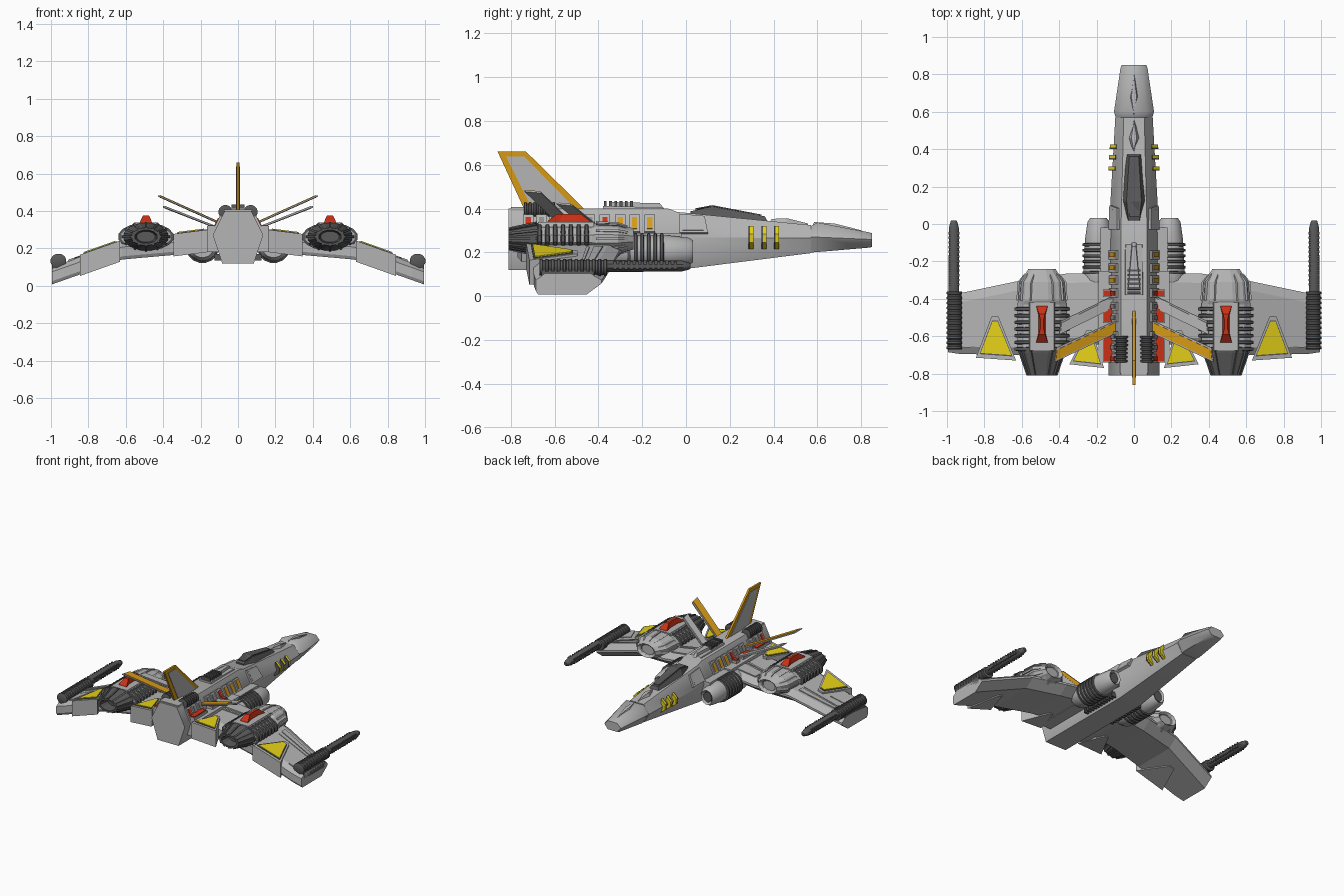
import bpy, bmesh, math
from mathutils import Vector

if "Cube" in bpy.data.objects:
    bpy.data.objects.remove(bpy.data.objects["Cube"])


def material(name, r, g, b):
    m = bpy.data.materials.new(name)
    m.diffuse_color = (r, g, b, 1)
    m.use_nodes = True
    m.node_tree.nodes["Principled BSDF"].inputs["Base Color"].default_value = m.diffuse_color
    return m


LIGHT = material("light_grey", 0.46, 0.46, 0.46)
MID = material("mid_grey", 0.27, 0.27, 0.27)
DARK = material("dark_grey", 0.10, 0.10, 0.10)
RED = material("red", 0.60, 0.03, 0.008)
YELLOW = material("yellow", 0.84, 0.68, 0.01)
ORANGE = material("orange", 0.67, 0.32, 0.008)


def loft(name, rings, mat, mirror=False, smooth=0):
    """Skin a list of equal-length rings and cap both ends; smooth is an angle in degrees."""
    bm = bmesh.new()
    vs = [[bm.verts.new(p) for p in r] for r in rings]
    n = len(rings[0])
    for a, b in zip(vs, vs[1:]):
        for i in range(n):
            bm.faces.new((a[i], a[(i + 1) % n], b[(i + 1) % n], b[i]))
    bm.faces.new(vs[0])
    bm.faces.new(vs[-1])
    bmesh.ops.recalc_face_normals(bm, faces=bm.faces)
    me = bpy.data.meshes.new(name)
    bm.to_mesh(me)
    bm.free()
    me.materials.append(mat)
    ob = bpy.data.objects.new(name, me)
    bpy.context.collection.objects.link(ob)
    if mirror:
        mod = ob.modifiers.new("mirror", 'MIRROR')
        mod.use_mirror_merge = False
    if smooth:
        bpy.context.view_layer.objects.active = ob
        ob.select_set(True)
        bpy.ops.object.shade_smooth_by_angle(angle=math.radians(smooth))
        ob.select_set(False)
    return ob


def plate(name, pts, offset, mat, mirror=False):
    """Extrude a polygon by an offset vector."""
    o = Vector(offset)
    return loft(name, [[Vector(p) for p in pts], [Vector(p) + o for p in pts]], mat, mirror)


def box(name, x, y, z, mat, mirror=False):
    return plate(name, [(x[0], y[0], z[0]), (x[1], y[0], z[0]), (x[1], y[1], z[0]), (x[0], y[1], z[0])],
                 (0, 0, z[1] - z[0]), mat, mirror)


def tube(name, cx, cz, profile, mat, mirror=True, n=16, smooth=35):
    """Elliptical body along y; profile rows are (y, rx, rz)."""
    rings = [[(cx + rx * math.cos(math.tau * (i + .5) / n), y, cz + rz * math.sin(math.tau * (i + .5) / n))
              for i in range(n)] for y, rx, rz in profile]
    return loft(name, rings, mat, mirror, smooth)


def ribs(name, cx, cz, y0, y1, count, rx, rz, depth, mat, mirror=True, n=16):
    """Tube with square-cut cooling ribs."""
    prof, step = [], (y1 - y0) / count
    for i in range(count):
        y = y0 + i * step
        for f, d in ((0, depth), (.12, 0), (.52, 0), (.64, depth)):
            prof.append((y + f * step, rx - d, rz - d))
    return tube(name, cx, cz, prof, mat, mirror, n)


# Fuselage: hexagonal hull and stepped nose
def hexa(y, wt, wm, wb, zt, zm, zb):
    return [(wt, y, zt), (wm, y, zm), (wb, y, zb), (-wb, y, zb), (-wm, y, zm), (-wt, y, zt)]


loft("fuselage", [hexa(-.81, .07, .135, .085, .40, .27, .12), hexa(-.08, .07, .135, .085, .40, .27, .12),
                  hexa(-.04, .07, .135, .085, .385, .27, .12), hexa(.57, .055, .10, .06, .325, .265, .197)], LIGHT, smooth=52)
loft("nose", [hexa(.57, .058, .098, .06, .32, .27, .20), hexa(.60, .065, .107, .065, .337, .27, .202),
              hexa(.835, .042, .072, .045, .292, .26, .222), hexa(.85, .038, .066, .04, .288, .258, .225)], LIGHT, smooth=52)
box("rear_collar", (-.075, .075), (-.80, -.66), (.39, .408), LIGHT)


def side_point(y, t, lift=0.0):
    """Point on the upper sloping flank of the rear hull."""
    return (.07 + .065 * t + .894 * lift, y, .40 - .13 * t + .447 * lift)


def flank(name, y0, y1, t0, t1, lift, h, mat):
    plate(name, [side_point(y0, t0, lift), side_point(y1, t0, lift), side_point(y1, t1, lift), side_point(y0, t1, lift)],
          (.894 * h, 0, .447 * h), mat, True)


# Flank window frames with coloured inserts
for y, m in ((-.72, RED), (-.66, MID), (-.60, MID), (-.50, MID), (-.44, MID), (-.37, RED), (-.30, ORANGE), (-.235, ORANGE), (-.165, ORANGE)):
    flank("flank_frame", y - .024, y + .024, .25, .85, -.005, .017, LIGHT)
    flank("flank_insert", y - .012, y + .012, .34, .76, .012, .004, m)
for y0, y1 in ((-.74, -.59), (-.53, -.43), (-.39, -.35)):
    box("red_deck", (.11, .165), (y0, y1), (.27, .318), LIGHT, True)
    box("red_deck_panel", (.115, .16), (y0 + .006, y1 - .006), (.318, .324), RED, True)

# Cockpit canopy and cheek panels
loft("canopy_frame", [[(-.035, .02, .36), (.035, .02, .36), (.03, .02, .388), (-.03, .02, .388)],
                      [(-.066, .13, .35), (.066, .13, .35), (.04, .12, .41), (-.04, .12, .41)],
                      [(-.052, .385, .32), (.052, .385, .32), (.025, .36, .365), (-.025, .36, .365)]], DARK)
plate("canopy_roof", [(-.026, .04, .396), (.026, .04, .396), (.034, .12, .411), (.022, .345, .368), (-.022, .345, .368), (-.034, .12, .411)],
      (0, 0, .005), DARK)
plate("cheek_panel", [(.078, -.03, .37), (.125, -.03, .285), (.12, .10, .285), (.08, .085, .36)], (.012, 0, .007), LIGHT, True)
plate("cheek_inset", [(.090, -.015, .362), (.127, -.015, .297), (.123, .08, .297), (.091, .07, .352)], (.006, 0, .005), LIGHT, True)


# Diamond ridges on the nose, spine blister
def diamond(name, y0, ym, y1, w, z0, z1, h, mat):
    zm = z0 + (z1 - z0) * (ym - y0) / (y1 - y0)
    loft(name, [[(0, y0, z0 - .02), (w, ym, zm - .02), (0, y1, z1 - .02), (-w, ym, zm - .02)],
                [(0, y0 + .01, z0 + h * .3), (w * .4, ym, zm + h), (0, y1 - .01, z1 + h * .3), (-w * .4, ym, zm + h)]], mat)


diamond("neck_ridge", .38, .46, .565, .036, .348, .328, .017, LIGHT)
diamond("nose_ridge", .575, .68, .81, .034, .335, .297, .014, LIGHT)
loft("spine_blister", [[(-.05, -.38, .39), (.05, -.38, .39), (.05, -.09, .39), (-.05, -.09, .39)],
                       [(-.046, -.38, .412), (.046, -.38, .412), (.044, -.11, .406), (-.044, -.11, .406)]], LIGHT)
loft("spine_ridge", [[(-.036, -.36, .40), (.036, -.36, .40), (.012, -.10, .40), (-.012, -.10, .40)],
                     [(-.03, -.34, .430), (.03, -.34, .430), (.010, -.12, .425), (-.010, -.12, .425)]], LIGHT)
for i in range(6):
    box("spine_rib", (-.036, .036), (-.375 + i * .024, -.362 + i * .024), (.40, .434), DARK)
ribs("spine_cylinder", .068, .395, -.74, -.59, 7, .037, .037, .008, DARK)

# Yellow vents on the forward hull
for y in (.292, .352, .408):
    w = .122 - (y - .3) * .06
    plate("nose_vent", [(w - .03, y, .215), (w + .010, y, .245), (w + .014, y, .285), (w - .02, y, .320)], (0, .016, 0), YELLOW, True)
    plate("nose_vent_trim", [(w - .03, y - .007, .215), (w + .011, y - .007, .245), (w + .015, y - .007, .285), (w - .02, y - .007, .32)],
          (0, .007, 0), DARK, True)

# Upright tail fin with grey panels inside an orange border
fin = [(-.86, .66), (-.73, .66), (-.455, .39), (-.735, .39)]
plate("tail_fin", [(-.007, y, z) for y, z in fin], (.014, 0, 0), ORANGE)
plate("tail_fin_panel", [(.006, y, z) for y, z in [(-.822, .638), (-.738, .638), (-.50, .395), (-.70, .395)]], (.004, 0, 0), LIGHT, True)

# Splayed side fins
for name, a, b, w, top in (("rear_side_fin", (.10, -.55, .33), (.43, -.705, .478), .066, ORANGE),
                           ("front_side_fin", (.10, -.41, .30), (.405, -.56, .42), .062, LIGHT)):
    a, b, n = Vector(a), Vector(b), Vector((-.42, 0, .90))
    e = Vector((.005, w, 0))
    plate(name, [a - e * .5, b - e * .5, b + e * .5 + Vector((-.015, .01, -.007)), a + e * .5], n * .007, LIGHT, True)
    plate(name + "_face", [a - e * .38, b - e * .38 - (b - a) * .02, b + e * .38 - (b - a) * .05, a + e * .38], n * .011, top, True)


# Wings
STATIONS = [(.08, -.26, -.64, .245), (.36, -.265, -.65, .21), (.62, -.305, -.70, .187), (.93, -.37, -.695, .077), (.995, -.385, -.685, .054)]


def wing_z(x):
    for a, b in zip(STATIONS, STATIONS[1:]):
        if x <= b[0]:
            break
    return a[3] + (b[3] - a[3]) * (x - a[0]) / (b[0] - a[0])


def wing_section(x, le, te, z, t=.047):
    return [(x, le, z + .02), (x, le - .05, z + t), (x, te + .04, z + t), (x, te, z + .02),
            (x, te, z - .03), (x, te + .01, z - t), (x, le - .07, z - t), (x, le, z + .005)]


loft("wing", [wing_section(*s) for s in STATIONS], LIGHT, True)


def on_wing(name, pts, lo, hi, mat):
    """Plate following the slope of the wing."""
    loft(name, [[(x, y, wing_z(x) + h) for x, y in pts] for h in (lo, hi)], mat, True)


def shrink(pts, f):
    cx, cy = sum(p[0] for p in pts) / len(pts), sum(p[1] for p in pts) / len(pts)
    return [(cx + (x - cx) * f, cy + (y - cy) * f) for x, y in pts]


# Triangular flap housings with yellow tops
outer = [(.725, -.495), (.762, -.495), (.845, -.715), (.63, -.73)]
inner = [(.225, -.57), (.255, -.57), (.345, -.75), (.16, -.77)]
for name, tri, up in (("outer_flap", outer, .058), ("inner_flap", inner, .065)):
    on_wing(name + "_housing", tri, -.055, up, LIGHT)
    on_wing(name + "_trim", shrink(tri, .82), up, up + .004, DARK)
    on_wing(name + "_yellow", shrink(tri, .76), up, up + .008, YELLOW)
# Raised wing panels
on_wing("wing_panel", [(.65, -.38), (.90, -.435), (.90, -.46), (.65, -.42)], .04, .054, LIGHT)
on_wing("wing_strip", [(.65, -.44), (.90, -.475), (.90, -.485), (.65, -.455)], .04, .052, LIGHT)
on_wing("wing_rear_panel", [(.81, -.52), (.91, -.54), (.91, -.66), (.875, -.66)], .04, .053, LIGHT)
on_wing("inner_wing_panel", [(.17, -.32), (.34, -.32), (.34, -.40), (.17, -.42)], .04, .055, LIGHT)
on_wing("inner_wing_strip", [(.17, -.44), (.34, -.42), (.34, -.435), (.17, -.455)], .04, .054, LIGHT)
box("wing_root", (.10, .19), (-.74, -.25), (.18, .30), LIGHT, True)

# Wing-tip cannons
ribs("cannon_housing", .96, .132, -.67, -.35, 12, .043, .040, .005, DARK, n=12)
tube("cannon_barrel", .963, .138, [(-.36, .03, .027), (-.02, .028, .025), (.015, .018, .016), (.02, .012, .01)], DARK, n=10)
for i in range(12):
    box("barrel_band", (.934, .992), (-.33 + i * .025, -.318 + i * .025), (.122, .158), DARK, True)
box("cannon_mount", (.925, .995), (-.66, -.42), (.06, .12), DARK, True)

# Outer nacelles
NX, NZ = .492, .262
tube("nacelle_cowl", NX, NZ, [(-.31, .045, .03), (-.255, .055, .038), (-.24, .075, .05), (-.26, .088, .056),
                              (-.31, .125, .072), (-.41, .132, .077), (-.43, .136, .066), (-.68, .136, .066)], LIGHT, n=12, smooth=0)
tube("nacelle_intake", NX, NZ, [(-.30, .05, .034), (-.262, .05, .034)], LIGHT, n=12)
ribs("nacelle_ribs", NX, NZ, -.68, -.43, 7, .15, .075, .018, DARK)
tube("nacelle_nozzle", NX, NZ, [(-.67, .122, .076), (-.69, .122, .074), (-.81, .078, .047), (-.81, .062, .036), (-.74, .05, .03)],
     DARK, n=12, smooth=0)
for i in range(12):
    a = math.tau * i / 12
    c, s = math.cos(a), math.sin(a)
    t = Vector((-s * .006, 0, c * .006))
    p = [Vector((NX + c * rx, y, NZ + s * rz)) - t for y, rx, rz in ((-.68, .128, .08), (-.81, .083, .052), (-.81, .06, .035), (-.68, .1, .06))]
    plate("nozzle_vane", p, t * 2, DARK, True)
    p = [Vector((NX + c * rx, y, NZ + s * rz)) - t for y, rx, rz in ((-.41, .137, .081), (-.31, .13, .076), (-.265, .094, .06), (-.41, .1, .06))]
    plate("cowl_strake", p, t * 2, LIGHT, True)
# Saddle and waisted red crest on each nacelle
loft("nacelle_saddle", [[(NX - .085, y, .25), (NX + .085, y, .25), (NX + .065, y, .338), (NX - .065, y, .338)] for y in (-.675, -.42)], LIGHT, True)
crest = [(-.032, -.635), (.032, -.635), (.018, -.58), (.018, -.49), (.032, -.435), (-.032, -.435), (-.018, -.49), (-.018, -.58)]
loft("red_crest", [[(NX + x * f, -.535 + (y + .535) * g, z) for x, y in crest]
                   for f, g, z in ((1, 1, .33), (.95, .95, .345), (.5, .55, .376))], RED, True)

# Inner engines beside the hull
EX, EZ = .19, .205
tube("engine_body", EX, EZ, [(-.01, .03, .035), (.02, .036, .042), (.032, .045, .052), (.01, .06, .064),
                             (-.08, .073, .074), (-.27, .082, .076), (-.33, .078, .072), (-.36, .06, .055)], LIGHT)
ribs("engine_ribs", EX, EZ, -.27, -.09, 6, .088, .084, .016, DARK)
tube("engine_intake", EX, EZ, [(-.005, .032, .035), (.022, .032, .038)], DARK)
box("engine_pylon", (.09, .18), (-.30, -.02), (.19, .29), LIGHT, True)
for i in range(11):
    box("belly_rib", (.09, .125), (-.37 + i * .028, -.356 + i * .028), (.135, .17), DARK, True)
